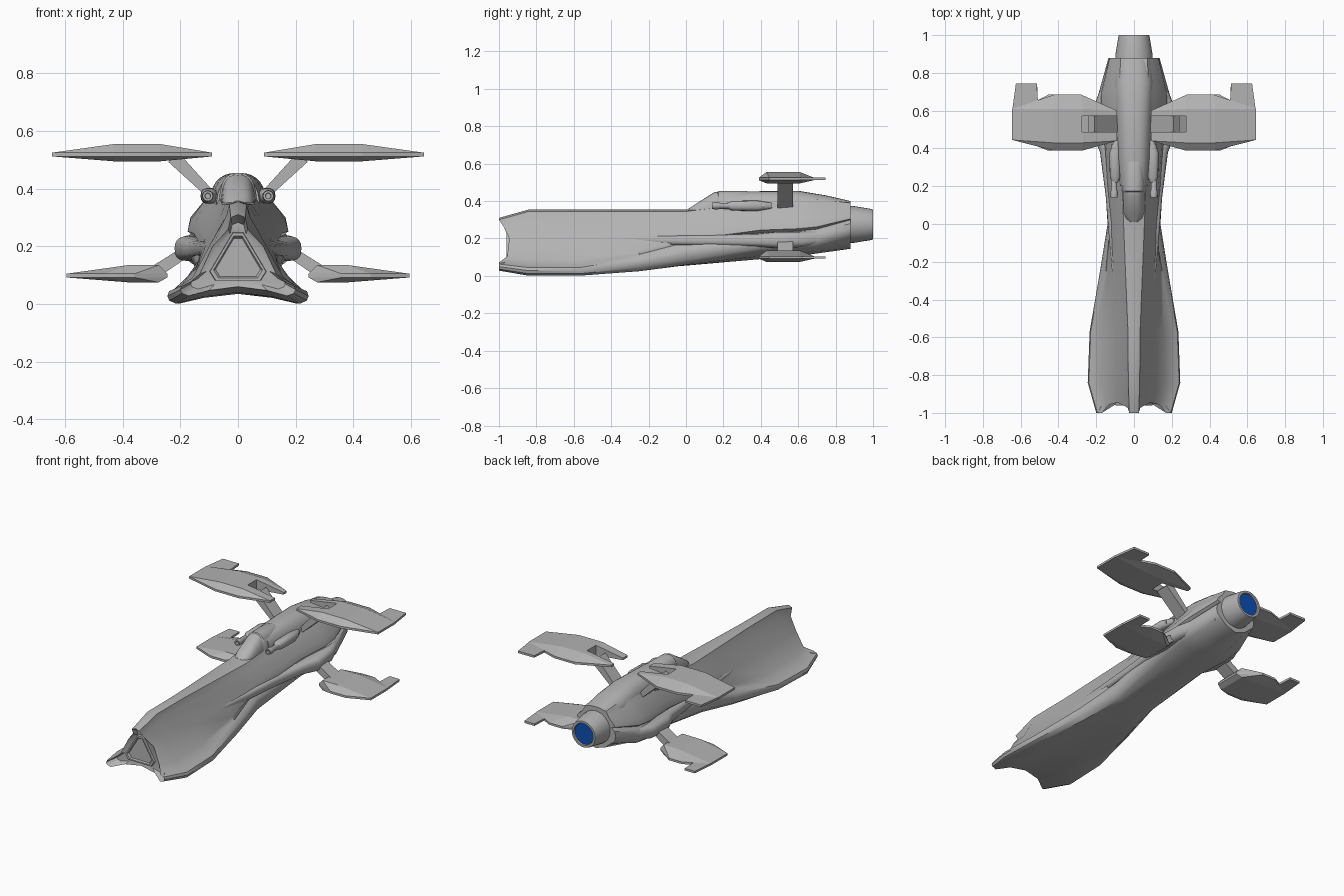
import bpy, bmesh, math
from mathutils import Vector

cube = bpy.data.objects.get("Cube")
if cube:
    bpy.data.objects.remove(cube, do_unlink=True)


def material(name, color):
    m = bpy.data.materials.new(name)
    m.use_nodes = True
    m.diffuse_color = color
    m.node_tree.nodes["Principled BSDF"].inputs["Base Color"].default_value = color
    return m


GREY = material("hull grey", (0.45, 0.45, 0.45, 1))
BLUE = material("engine blue", (0.003, 0.08, 0.45, 1))


def finish(name, bm, mat=GREY, smooth=None, mirror=False):
    bmesh.ops.recalc_face_normals(bm, faces=bm.faces)
    me = bpy.data.meshes.new(name)
    bm.to_mesh(me)
    bm.free()
    me.materials.append(mat)
    ob = bpy.data.objects.new(name, me)
    bpy.context.collection.objects.link(ob)
    if smooth:
        bpy.ops.object.select_all(action='DESELECT')
        ob.select_set(True)
        bpy.context.view_layer.objects.active = ob
        bpy.ops.object.shade_smooth_by_angle(angle=math.radians(smooth))
    if mirror:
        ob.modifiers.new("mirror", 'MIRROR').use_mirror_merge = False
    return ob


def loft(name, rings, **kw):
    """Skin closed rings of points and cap both ends."""
    bm = bmesh.new()
    loops = [[bm.verts.new(p) for p in ring] for ring in rings]
    n = len(loops[0])
    for a, b in zip(loops, loops[1:]):
        for i in range(n):
            j = (i + 1) % n
            bm.faces.new((a[i], a[j], b[j], b[i]))
    bm.faces.new(loops[0])
    bm.faces.new(loops[-1])
    return finish(name, bm, **kw)


def oval(x, y, z, rx, rz, n=24, power=1.0):
    """Ring across the y axis; a power under 1 makes it boxier."""
    ring = []
    for i in range(n):
        t = 2 * math.pi * i / n
        c, s = math.cos(t), math.sin(t)
        ring.append((x + rx * math.copysign(abs(c) ** power, c), y,
                     z + rz * math.copysign(abs(s) ** power, s)))
    return ring


# Hull: three-lobed at the nose, six-sided at the tail
def hull_ring(y, top, a, wx, wz, px, pz, r, bot, scallop=0):
    half = [(0, top, 0), (a, top - .01, 0), (a * 1.35, top - .05, .5), (wx, wz, 1),
            (wx + (px - wx) * .4, wz - (wz - pz - r) * .75, .8),
            (px - .03, pz + r, 0), (px - .006, pz + r * .6, 0), (px, pz, 0),
            (px - .006, pz - r * .6, 0), (px - .03, pz - r, 0),
            (px * .5, bot * .6 + (pz - r) * .4, .8), (0, bot, 1)]
    pts = [(x, y + scallop * d, z) for x, z, d in half]
    return pts + [(-x, yy, z) for x, yy, z in pts[-2:0:-1]]


nose = hull_ring(-1, .31, .025, .088, .2, .2, .05, .022, .06, .055)
inner = [(x * .82, -.945, .16 + (z - .16) * .82) for x, y, z in nose]
loft("hull", [
    inner, nose,
    hull_ring(-.84, .355, .03, .1, .2, .245, .028, .027, .04),
    hull_ring(-.57, .355, .032, .1, .2, .235, .028, .027, .035),
    hull_ring(-.25, .355, .045, .11, .21, .18, .07, .045, .045),
    hull_ring(0, .355, .055, .115, .23, .14, .12, .06, .055),
    hull_ring(.4, .4, .07, .145, .29, .165, .18, .05, .09),
    hull_ring(.6, .42, .08, .165, .29, .19, .19, .05, .105),
    hull_ring(.7, .42, .08, .165, .3, .185, .2, .05, .12),
    hull_ring(.88, .4, .07, .125, .32, .135, .25, .05, .145),
], smooth=40)


# Nose panel: cut-corner triangle frame with a sunken plate
def triangle(y, s):
    half = [(.018, .25), (.1, .112), (.08, .08)]
    pts = half + [(-x, z) for x, z in reversed(half)]
    return [(x * s, y, .15 + (z - .15) * s) for x, z in pts]


loft("nose_panel", [triangle(-.93, 1), triangle(-.96, .97), triangle(-.96, .85),
                    triangle(-.95, .78)])

# Side pods swelling out of the hull
loft("side_pod", [oval(x, y, z, rx, rz, 20, .75) for x, y, z, rx, rz in (
    (.085, -.5, .2, .01, .01), (.1, -.1, .19, .03, .025), (.115, .15, .19, .035, .03),
    (.135, .38, .19, .045, .035), (.17, .48, .192, .05, .043),
    (.165, .62, .195, .048, .042), (.1, .85, .22, .03, .03))],
    smooth=45, mirror=True)

# Dorsal spine and canopy
loft("dorsal_spine", [oval(0, y, .33, w, top - .33, 32, .8) for y, top, w in (
    (.2, .44, .075), (.34, .452, .09), (.6, .455, .1), (.75, .43, .105),
    (.88, .4, .085))], smooth=40)
loft("canopy_front", [oval(0, y, .33, w, top - .33, 32, .75) for y, top, w in (
    (.01, .357, .025), (.03, .37, .045), (.06, .39, .056), (.15, .447, .06),
    (.17, .45, .06))], smooth=35)
loft("canopy_rear", [oval(0, y, .33, w, top - .33, 32, .75) for y, top, w in (
    (.165, .445, .06), (.175, .455, .066), (.32, .455, .066), (.34, .448, .062))],
    smooth=35)

# Cannons beside the canopy
loft("cannon_barrel", [oval(.105, y, .375, r, r, 16) for y, r in (
    (.18, .009), (.14, .01), (.14, .018), (.17, .02), (.18, .016), (.42, .016))],
    smooth=35, mirror=True)
loft("cannon_housing", [oval(x, y, .375, rx, rz, 16, .8) for x, y, rx, rz in (
    (.1, .22, .015, .015), (.1, .25, .028, .026), (.1, .38, .03, .028),
    (.085, .46, .015, .015))], smooth=40, mirror=True)

# Engine nozzle and glowing exhaust
loft("engine_nozzle", [oval(0, y, .275, r, r, 32) for y, r in (
    (.86, .1), (.9, .098), (.985, .084), (1, .08), (1, .067), (.988, .064))],
    smooth=35)
loft("exhaust_disc", [oval(0, y, .275, .064, .064, 32) for y in (.988, .992)],
     mat=BLUE)


# Wings: faceted blade, swept tip hook and a slot where the strut enters
def wing(name, x0, x1, z, ridge, slot):
    def fit(x):
        return x0 + (x - .09) / .555 * (x1 - x0)

    rim = [(.09, .6), (.09, .44), (.27, .39), (.43, .39), (.645, .445),
           (.645, .61), (.42, .685), (.28, .685)]
    bm = bmesh.new()
    for x, y in rim:
        for h in (-.008, .005):
            bm.verts.new((fit(x), y, z + h))
    for x in ridge:
        for y in (.43, .61):
            bm.verts.new((x, y, z + .035))
            bm.verts.new((x, y, z - .025))
    bmesh.ops.convex_hull(bm, input=bm.verts)
    bmesh.ops.dissolve_limit(bm, angle_limit=.01, verts=bm.verts, edges=bm.edges)
    blade = finish(name + "_blade", bm)

    if slot:
        cut = bmesh.new()
        bmesh.ops.create_cube(cut, size=1)
        for v in cut.verts:
            v.co = Vector((.175 + v.co.x * .2, .53 + v.co.y * .086, z + v.co.z * .3))
        cutter = finish("slot_cutter", cut)
        cutter.hide_render = True
        mod = blade.modifiers.new("slot", 'BOOLEAN')
        mod.operation, mod.solver, mod.object = 'DIFFERENCE', 'EXACT', cutter
        bpy.context.view_layer.objects.active = blade
        bpy.ops.object.modifier_apply(modifier=mod.name)
        bpy.data.objects.remove(cutter, do_unlink=True)
    blade.modifiers.new("mirror", 'MIRROR').use_mirror_merge = False

    hook = [(.5, .6), (.645, .6), (.625, .745), (.515, .745), (.51, .67)]
    loft(name + "_hook", [[(fit(x), y, z + h) for x, y in hook] for h in (-.008, .005)],
         mirror=True)


wing("upper_wing", .09, .645, .52, (.27, .43), True)
wing("lower_wing", .245, .595, .1, (.275, .38), False)


# Struts joining the wings to the hull
def strut(name, start, end, w0, w1):
    side = Vector((start[1] - end[1], end[0] - start[0])).normalized()
    rings = []
    for p, w in ((start, w0), (end, w1)):
        a, b = Vector(p) + side * w, Vector(p) - side * w
        rings.append([(a.x, .488, a.y), (a.x, .572, a.y), (b.x, .572, b.y), (b.x, .488, b.y)])
    loft(name, rings, mirror=True)


strut("upper_strut", (.08, .365), (.225, .51), .014, .024)
strut("lower_strut", (.13, .215), (.29, .11), .018, .022)
